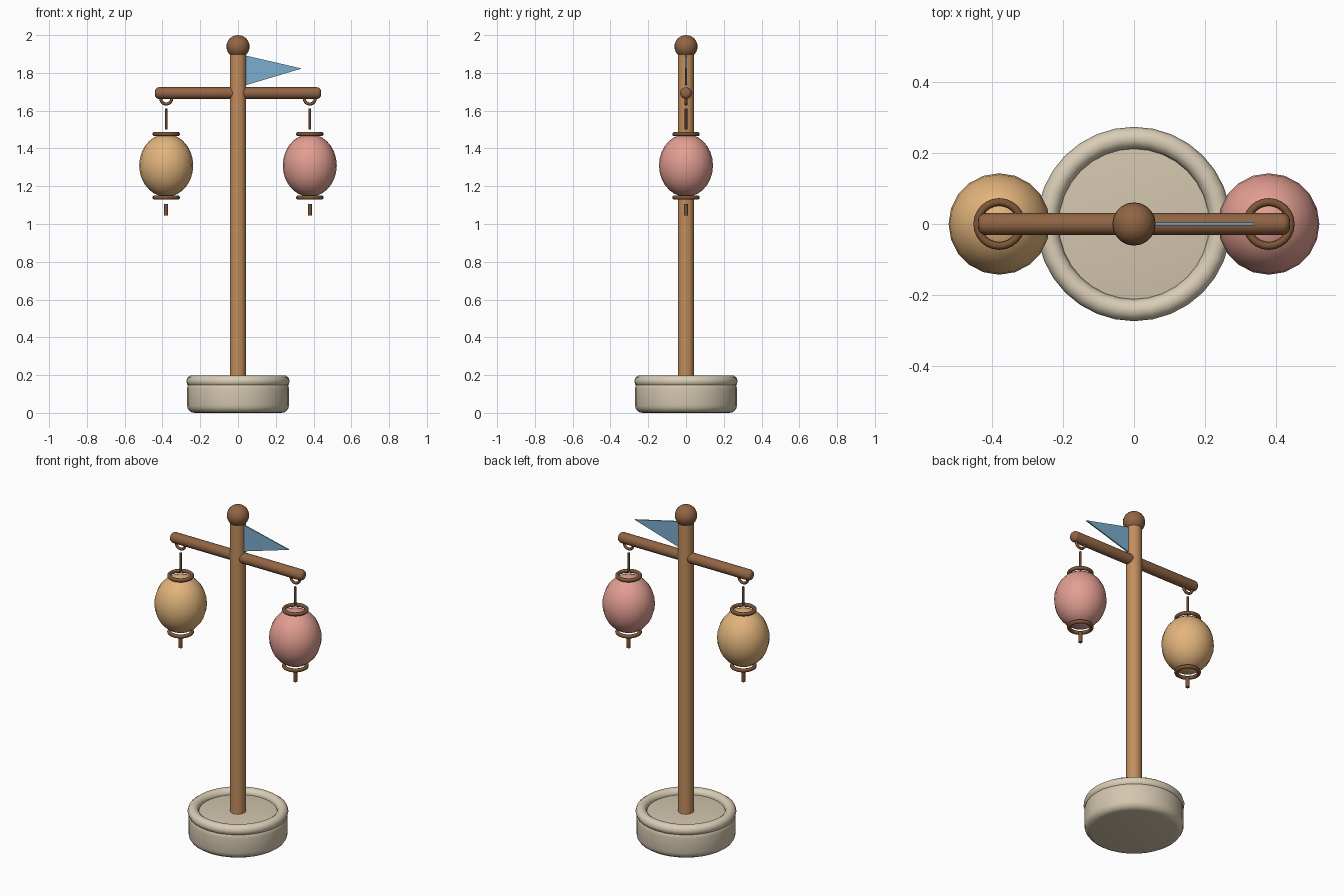
import bpy
import math

cube = bpy.data.objects.get("Cube")
if cube:
    bpy.data.objects.remove(cube, do_unlink=True)


def material(name, rgb):
    """Flat material from 0-255 display values, stored as linear."""
    lin = [((c / 255 + 0.055) / 1.055) ** 2.4 for c in rgb] + [1.0]
    m = bpy.data.materials.new(name)
    m.use_nodes = True
    m.diffuse_color = lin
    m.node_tree.nodes["Principled BSDF"].inputs["Base Color"].default_value = lin
    return m


STONE = material("stone", (211, 198, 174))
RIM = material("pale stone", (217, 205, 182))
POLE = material("light wood", (194, 142, 93))
WOOD = material("brown wood", (145, 101, 68))
TRIM = material("dark wood", (124, 85, 55))
CORD = material("dark cord", (96, 68, 46))
TAN = material("tan paper", (226, 180, 124))
PINK = material("pink paper", (226, 158, 146))
CLOTH = material("blue cloth", (124, 174, 206))


def finish(name, mat, bevel=0.0):
    """Name and colour the active object, round its rims, smooth it."""
    ob = bpy.context.object
    ob.name = name
    ob.data.materials.append(mat)
    if bevel:
        mod = ob.modifiers.new("rounding", 'BEVEL')
        mod.width = bevel
        mod.segments = 4
        mod.limit_method = 'ANGLE'
        mod.angle_limit = math.radians(60)
        bpy.ops.object.modifier_apply(modifier=mod.name)
    bpy.ops.object.shade_smooth_by_angle(angle=math.radians(40))
    return ob


def post(name, mat, r, z0, z1, x=0.0, sides=20, bevel=0.0):
    bpy.ops.mesh.primitive_cylinder_add(vertices=sides, radius=r, depth=z1 - z0,
                                        location=(x, 0, (z0 + z1) / 2))
    return finish(name, mat, bevel)


def ring(name, mat, major, minor, x, z, tilt=0.0, sides=24):
    bpy.ops.mesh.primitive_torus_add(major_radius=major, minor_radius=minor,
                                     major_segments=sides, minor_segments=10,
                                     location=(x, 0, z), rotation=(tilt, 0, 0))
    return finish(name, mat)


def ball(name, mat, r, rz, x, z):
    bpy.ops.mesh.primitive_uv_sphere_add(segments=20, ring_count=14, radius=1,
                                         location=(x, 0, z))
    bpy.context.object.scale = (r, r, rz)
    bpy.ops.object.transform_apply(location=False, rotation=False, scale=True)
    return finish(name, mat)


# Base with raised rim
post("base", STONE, 0.27, 0.0, 0.168, sides=32, bevel=0.04)
ring("base_rim", RIM, 0.243, 0.031, 0, 0.168, sides=32)

# Pole, finial and crossbar
post("pole", POLE, 0.043, 0.15, 1.9)
ball("finial", WOOD, 0.061, 0.061, 0, 1.939)
bpy.ops.mesh.primitive_cylinder_add(vertices=20, radius=0.031, depth=0.88,
                                    location=(0, 0, 1.693),
                                    rotation=(0, math.pi / 2, 0))
finish("crossbar", WOOD, 0.022)

# Pennant
t = 0.004
corners = [(0.035, 1.893), (0.035, 1.733), (0.338, 1.823)]
verts = [(x, y, z) for y in (-t, t) for x, z in corners]
mesh = bpy.data.meshes.new("pennant")
mesh.from_pydata(verts, [], [(0, 1, 2), (5, 4, 3), (0, 3, 4, 1), (1, 4, 5, 2), (2, 5, 3, 0)])
mesh.materials.append(CLOTH)
pennant = bpy.data.objects.new("pennant", mesh)
bpy.context.collection.objects.link(pennant)

# Hanging lanterns
for side, x, paper in (("left", 0.38, PINK), ("right", -0.38, TAN)):
    ring(side + "_hook", TRIM, 0.029, 0.008, x, 1.664, tilt=math.pi / 2)
    post(side + "_cord", CORD, 0.007, 1.5, 1.612, x, sides=10)
    ball(side + "_lantern", paper, 0.143, 0.166, x, 1.31)
    for end, z in (("top", 1.476), ("bottom", 1.14)):
        ring(f"{side}_{end}_ring", TRIM, 0.062, 0.011, x, z)
    post(side + "_tassel", TRIM, 0.011, 1.045, 1.107, x, sides=10)
